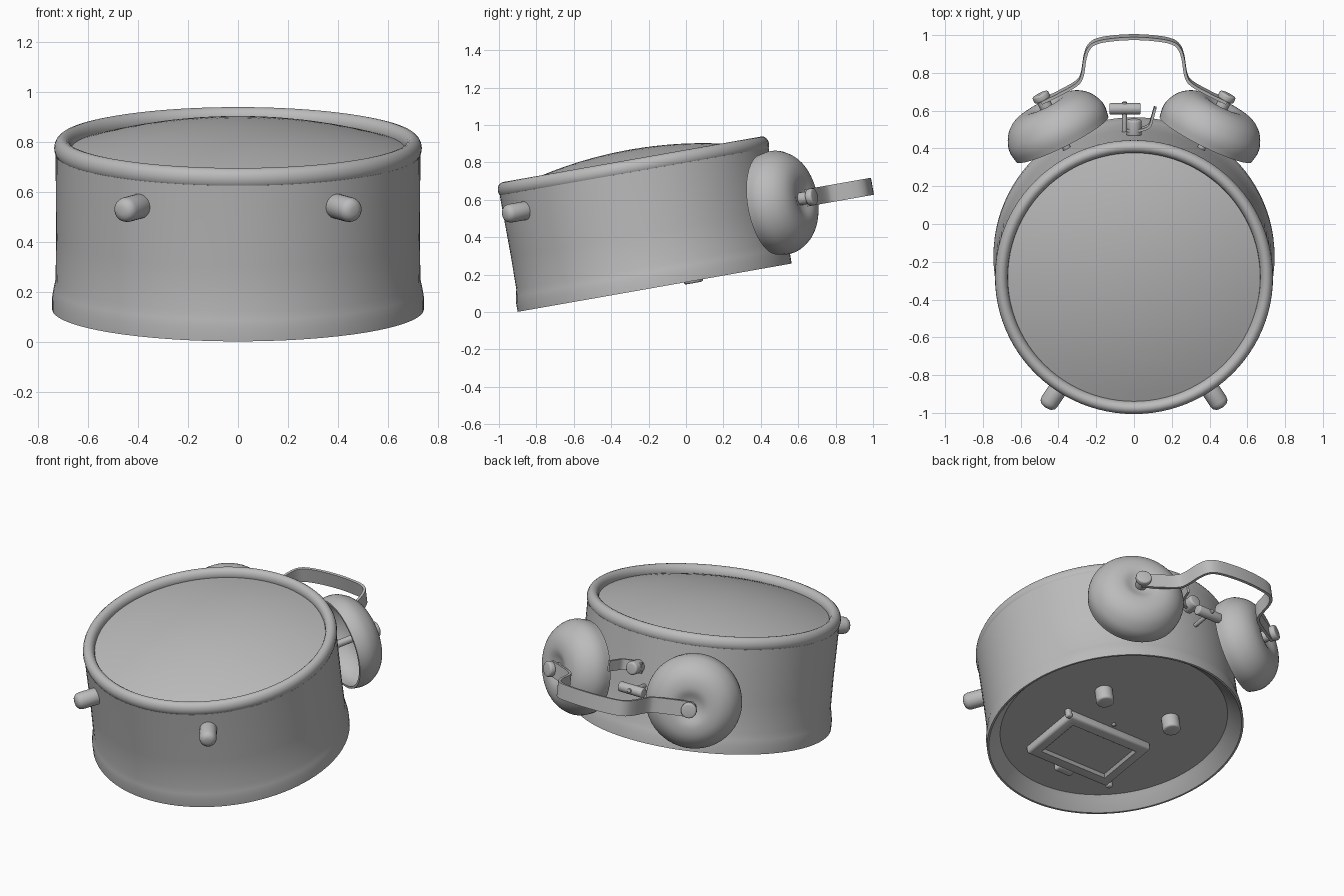
import bpy, bmesh, math
from mathutils import Matrix, Vector

if "Cube" in bpy.data.objects:
    bpy.data.objects.remove(bpy.data.objects["Cube"], do_unlink=True)

grey = bpy.data.materials.new("plain_grey")
grey.use_nodes = True
colour = (0.5, 0.5, 0.5, 1)
grey.diffuse_color = colour
grey.node_tree.nodes["Principled BSDF"].inputs["Base Color"].default_value = colour

# The clock leans back: local z is the dial axis, local y points to the handle
LEAN = Matrix.Translation((0, -0.1675, 0.13)) @ Matrix.Rotation(math.radians(10), 4, "X")
MID = 0.332  # depth of the bells and handle


def finish(name, bm, angle=35):
    bmesh.ops.recalc_face_normals(bm, faces=bm.faces)
    bm.transform(LEAN)
    mesh = bpy.data.meshes.new(name)
    bm.to_mesh(mesh)
    bm.free()
    mesh.materials.append(grey)
    ob = bpy.data.objects.new(name, mesh)
    bpy.context.collection.objects.link(ob)
    bpy.ops.object.select_all(action="DESELECT")
    ob.select_set(True)
    bpy.context.view_layer.objects.active = ob
    bpy.ops.object.shade_smooth_by_angle(angle=math.radians(angle))
    return ob


def lathe(name, profile, origin=(0, 0, 0), axis=(0, 0, 1), steps=32, closed=False):
    """Turn a (radius, height) profile around an axis."""
    bm = bmesh.new()
    verts = [bm.verts.new((r, 0, h)) for r, h in profile]
    edges = [bm.edges.new(p) for p in zip(verts, verts[1:])]
    if closed:
        edges.append(bm.edges.new((verts[-1], verts[0])))
    bmesh.ops.spin(bm, geom=verts + edges, cent=(0, 0, 0), axis=(0, 0, 1),
                   angle=math.tau, steps=steps)
    bmesh.ops.remove_doubles(bm, verts=bm.verts, dist=0.0005)
    turn = Vector((0, 0, 1)).rotation_difference(Vector(axis)).to_matrix().to_4x4()
    bm.transform(Matrix.Translation(origin) @ turn)
    return finish(name, bm)


def rod(name, start, end, radius, bevel=0.01, steps=20):
    """Cylinder with rounded ends."""
    a, b = Vector(start), Vector(end)
    length = (b - a).length
    corner = [(radius - bevel + bevel * math.sin(t), bevel - bevel * math.cos(t))
              for t in (0, math.pi / 6, math.pi / 3, math.pi / 2)]
    top = [(r, length - h) for r, h in reversed(corner)]
    return lathe(name, [(0, 0)] + corner + top + [(0, length)], a, b - a, steps)


def smooth_path(points, per=6):
    """Catmull-Rom curve through 2D points."""
    pts = [Vector(p) for p in points]
    pts = [2 * pts[0] - pts[1]] + pts + [2 * pts[-1] - pts[-2]]
    out = []
    for a, b, c, d in zip(pts, pts[1:], pts[2:], pts[3:]):
        for i in range(per):
            t = i / per
            out.append(0.5 * (2 * b + (c - a) * t + (2 * a - 5 * b + 4 * c - d) * t * t
                              + (3 * b - a - 3 * c + d) * t ** 3))
    return out + [pts[-2]]


def strap(name, points, depth, half_width, thick):
    """Flat band following a path in the dial plane."""
    path = smooth_path(points)
    bm = bmesh.new()
    rings = []
    for i, p in enumerate(path):
        t = (path[min(i + 1, len(path) - 1)] - path[max(i - 1, 0)]).normalized()
        n = Vector((-t.y, t.x)) * thick / 2
        rings.append([bm.verts.new((p.x + s * n.x, p.y + s * n.y, depth + k * half_width))
                      for s, k in ((1, 1), (1, -1), (-1, -1), (-1, 1))])
    for a, b in zip(rings, rings[1:]):
        for j in range(4):
            bm.faces.new((a[j], a[(j + 1) % 4], b[(j + 1) % 4], b[j]))
    bm.faces.new(rings[0])
    bm.faces.new(rings[-1])
    return finish(name, bm)


def block(name, centre, size, bevel=0.01, inset=0, sink=0):
    """Bevelled box, optionally with a sunken panel on its back face."""
    bm = bmesh.new()
    bmesh.ops.create_cube(bm, size=1)
    bm.transform(Matrix.Translation(centre) @ Matrix.Diagonal((*size, 1)))
    bmesh.ops.bevel(bm, geom=bm.edges[:], offset=bevel, segments=3, affect="EDGES", profile=0.5)
    if inset:
        bm.normal_update()
        back = min(bm.faces, key=lambda f: f.normal.z * f.calc_area())
        bmesh.ops.inset_individual(bm, faces=[back], thickness=inset)
        bmesh.ops.inset_individual(bm, faces=[back], thickness=0.02, depth=-sink)
    return finish(name, bm)


# Case with flared back edge and recessed back plate
lathe("case", [(0, 0.075), (0.4, 0.075), (0.66, 0.075), (0.675, 0.06), (0.725, 0.006), (0.733, 0),
               (0.744, 0), (0.744, 0.05), (0.738, 0.085), (0.73, 0.12), (0.728, 0.3),
               (0.73, 0.63), (0.68, 0.64)], steps=96)

# Round front bezel
lathe("bezel", [(0.702 + 0.034 * math.cos(a), 0.654 + 0.043 * math.sin(a))
                for a in (math.tau * i / 16 for i in range(16))], steps=96, closed=True)

# Domed front glass
lathe("front_glass", [(0.685 * i / 10, 0.75 - 0.105 * (i / 10) ** 2) for i in range(11)], steps=96)

# Bells, posts, finials and feet, one of each per side
bell_outer = smooth_path([(0, 0.178), (0.05, 0.187), (0.11, 0.207), (0.18, 0.197), (0.235, 0.16),
                          (0.27, 0.105), (0.28, 0.055), (0.272, 0)], 4)
bell_profile = [tuple(p) for p in bell_outer]
bell_profile += [(r * 0.95, h * 0.93) for r, h in reversed(bell_profile)]
for side, label in ((1, "left"), (-1, "right")):
    centre = Vector((side * 0.38, 0.685, MID))
    axis = Vector((side * 0.44, 0.898, 0))
    lathe(label + "_bell", bell_profile, centre, axis, 48)
    rod(label + "_bell_post", centre - axis * 0.12, centre + axis * 0.18, 0.022, 0.004)
    rod(label + "_finial_neck", centre + axis * 0.17, centre + axis * 0.24, 0.034, 0.006)
    rod(label + "_finial_cap", centre + axis * 0.232, centre + axis * 0.27, 0.046, 0.01)
    out = Vector((side * 0.542, -0.84, 0))
    depth = Vector((0, 0, 0.526))
    rod(label + "_foot", out * 0.68 + depth, out * 0.86 + depth, 0.05, 0.035, 24)

# Carrying handle strap
half = [(0.49, 0.885), (0.39, 0.935), (0.305, 0.985), (0.275, 1.03), (0.258, 1.13),
        (0.235, 1.185), (0.19, 1.213), (0.1, 1.228)]
strap("handle", [(-x, y) for x, y in half] + [(0, 1.233)] + [p for p in reversed(half)],
      MID, 0.046, 0.016)

# Hammer between the bells
rod("hammer_head", (-0.13, 0.848, MID), (0.035, 0.848, MID), 0.03, 0.006)
rod("hammer_stem", (-0.05, 0.7, MID), (-0.05, 0.885, MID), 0.013, 0.003)

# Stop lever above the hammer
rod("lever_knob", (0, 0.72, 0.44), (0, 0.81, 0.44), 0.04, 0.012)
strap("lever_hook", [(-0.04, 0.755), (0.03, 0.755), (0.08, 0.775), (0.097, 0.82), (0.112, 0.875)],
      0.44, 0.032, 0.014)

# Battery door with sunken panel, clasp and tabs
block("battery_door", (0, -0.235, 0.06), (0.6, 0.41, 0.06), 0.016, 0.065, 0.015)
block("door_clasp", (0, -0.455, 0.055), (0.12, 0.05, 0.05), 0.012)
for side, y in ((1, -0.04), (-1, -0.425)):
    block("door_tab", (side * 0.31, y, 0.055), (0.035, 0.035, 0.06), 0.01)

# Setting knobs and centre pin on the back
for side, label in ((1, "left"), (-1, "right")):
    rod(label + "_setting_knob", (side * 0.25, 0.21, 0.09), (side * 0.25, 0.21, -0.012), 0.052, 0.012)
rod("centre_pin", (0, 0, 0.085), (0, 0, 0.06), 0.011, 0.003, 12)
